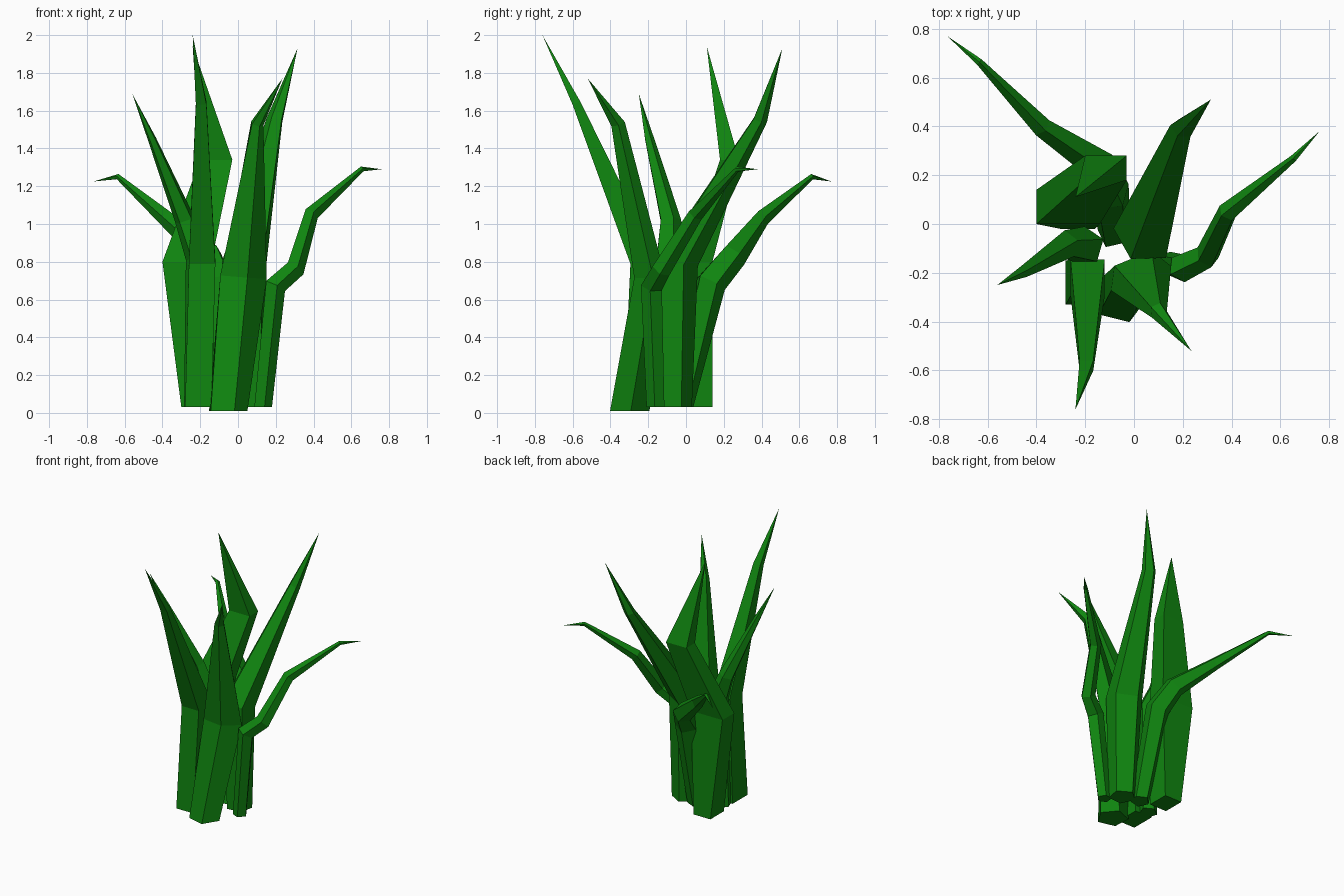
import bpy
import bmesh
from math import radians, sin, cos, pi, sqrt
from mathutils import Vector

cube = bpy.data.objects.get("Cube")
if cube:
    bpy.data.objects.remove(cube)

green = bpy.data.materials.new("leaf_green")
green.use_nodes = True
colour = (0.005, 0.235, 0.005, 1)
green.diffuse_color = colour
bsdf = green.node_tree.nodes["Principled BSDF"]
bsdf.inputs["Base Color"].default_value = colour
bsdf.inputs["Roughness"].default_value = 0.8

UP = Vector((0, 0, 1))


def blade(name, yaw, rings, tip, sides=5, tilt=0.8):
    """Loft cross-sections (x, y, z, half width, half depth) up to a sharp tip."""
    bm = bmesh.new()
    path = [Vector(r[:3]) for r in rings] + [Vector(tip)]
    start = -pi / 2 if sides == 5 else pi / 4
    grow = 1 if sides == 5 else sqrt(2)
    loops = []
    for i, (x, y, z, a, b) in enumerate(rings):
        normal = UP
        if i:
            before = (path[i] - path[i - 1]).normalized()
            after = (path[i + 1] - path[i]).normalized()
            normal = UP.lerp((before + after).normalized(), tilt).normalized()
        u = Vector((cos(radians(yaw)), sin(radians(yaw)), 0))
        u = (u - normal * u.dot(normal)).normalized()
        v = normal.cross(u)
        loop = []
        for k in range(sides):
            t = start + 2 * pi * k / sides
            loop.append(bm.verts.new(path[i] + grow * (u * a * cos(t) + v * b * sin(t))))
        loops.append(loop)
    point = bm.verts.new(tip)
    bm.faces.new(loops[0][::-1])
    for k in range(sides):
        n = (k + 1) % sides
        for low, high in zip(loops, loops[1:]):
            bm.faces.new((low[k], low[n], high[n], high[k]))
        bm.faces.new((loops[-1][k], loops[-1][n], point))
    bmesh.ops.recalc_face_normals(bm, faces=bm.faces)
    mesh = bpy.data.meshes.new(name)
    bm.to_mesh(mesh)
    bm.free()
    mesh.materials.append(green)
    obj = bpy.data.objects.new(name, mesh)
    bpy.context.collection.objects.link(obj)


# Tall blades
blade("front_tall_blade", 0,
      [(-0.21, -0.24, 0.03, 0.07, 0.09), (-0.19, -0.22, 0.8, 0.07, 0.075),
       (-0.195, -0.58, 1.64, 0.028, 0.022)], (-0.24, -0.76, 2), sides=4)
blade("front_broad_blade", 22,
      [(-0.06, -0.3, 0.01, 0.11, 0.11), (0.02, -0.2, 0.72, 0.14, 0.08),
       (0.1, -0.36, 1.53, 0.035, 0.04)], (0.235, -0.52, 1.77))
blade("back_tall_blade", -30,
      [(0.05, -0.06, 0.03, 0.095, 0.09), (0.04, -0.05, 0.8, 0.13, 0.11),
       (0.195, 0.39, 1.55, 0.05, 0.037)], (0.315, 0.51, 1.93))
blade("back_broad_blade", 0,
      [(-0.23, 0.06, 0.03, 0.07, 0.08), (-0.27, 0.07, 0.8, 0.13, 0.07),
       (-0.115, 0.23, 1.34, 0.085, 0.05)], (-0.24, 0.11, 1.94), sides=4, tilt=0)

# Thin side blade
blade("side_blade", 110,
      [(-0.22, -0.11, 0.03, 0.06, 0.07), (-0.2, -0.09, 0.82, 0.08, 0.08),
       (-0.28, -0.085, 1.02, 0.06, 0.055), (-0.455, -0.195, 1.45, 0.027, 0.023)],
      (-0.56, -0.25, 1.69))

# Drooping blades
blade("back_drooping_blade", 45,
      [(-0.08, -0.03, 0.03, 0.075, 0.065), (-0.1, 0.13, 0.69, 0.085, 0.085),
       (-0.15, 0.25, 0.83, 0.07, 0.075), (-0.38, 0.4, 1.03, 0.043, 0.045),
       (-0.635, 0.665, 1.25, 0.015, 0.015)], (-0.765, 0.77, 1.225), tilt=1)
blade("left_drooping_blade", -60,
      [(0.13, -0.16, 0.03, 0.05, 0.05), (0.195, -0.18, 0.67, 0.06, 0.06),
       (0.3, -0.13, 0.76, 0.052, 0.055), (0.385, 0.05, 1.05, 0.042, 0.042),
       (0.655, 0.27, 1.29, 0.015, 0.015)], (0.76, 0.38, 1.29), tilt=1)
